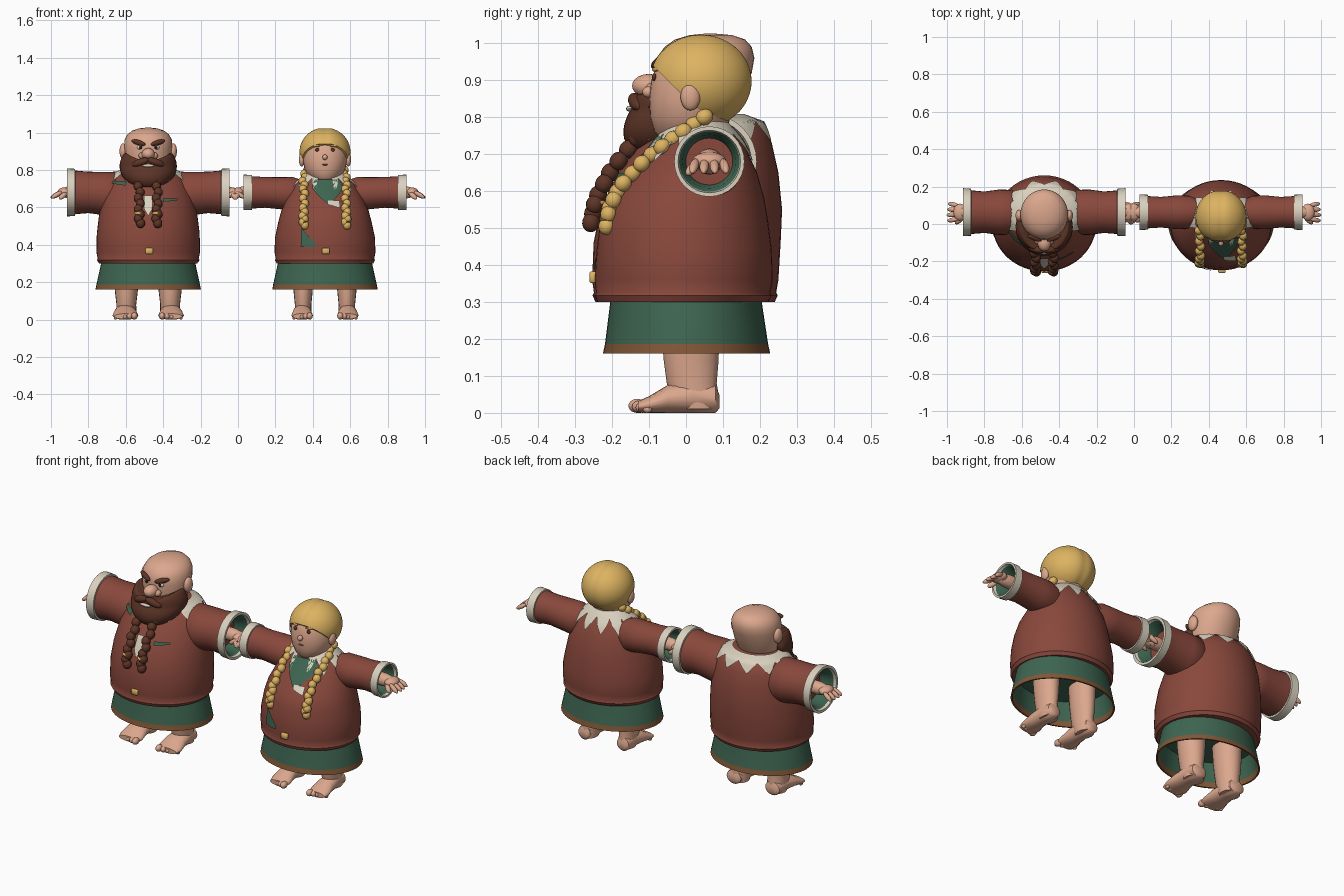
import bpy, bmesh
from math import sin, cos, pi, radians, exp
from mathutils import Vector, Matrix

cube = bpy.data.objects.get("Cube")
if cube:
    bpy.data.objects.remove(cube)

COLOURS = {
    "skin": (0.72, 0.39, 0.27), "red_wool": (0.25, 0.065, 0.045),
    "green_linen": (0.048, 0.13, 0.082), "cream_linen": (0.70, 0.64, 0.52),
    "gold": (0.72, 0.45, 0.12), "brown_hair": (0.11, 0.035, 0.02),
    "brown_trim": (0.22, 0.095, 0.038), "dark": (0.02, 0.012, 0.01),
}
MATS = {}
for label, rgb in COLOURS.items():
    m = bpy.data.materials.new(label)
    m.use_nodes = True
    m.diffuse_color = (*rgb, 1)
    bsdf = next(n for n in m.node_tree.nodes if n.type == 'BSDF_PRINCIPLED')
    bsdf.inputs["Base Color"].default_value = (*rgb, 1)
    bsdf.inputs["Roughness"].default_value = 0.8
    MATS[label] = m


def finish(name, bm, mats, cx):
    """Turn a bmesh into a smooth object placed at cx."""
    me = bpy.data.meshes.new(name)
    bm.to_mesh(me)
    bm.free()
    for label in mats:
        me.materials.append(MATS[label])
    me.polygons.foreach_set("use_smooth", [True] * len(me.polygons))
    me.set_sharp_from_angle(angle=radians(50))
    ob = bpy.data.objects.new(name, me)
    ob.location.x = cx
    bpy.context.scene.collection.objects.link(ob)
    return ob


def loft(name, axis, rings, mats, cx, ca=0.0, bands={}, n=32):
    """Capped skin over elliptic rings (t, half width, low, high) along an axis."""
    bm = bmesh.new()
    loops = []
    for t, ra, lo, hi in rings:
        loop = []
        for i in range(n):
            a = ca + ra * cos(2 * pi * i / n)
            b = (lo + hi) / 2 + (hi - lo) / 2 * sin(2 * pi * i / n)
            loop.append(bm.verts.new({'x': (t, a, b), 'y': (a, t, b), 'z': (a, b, t)}[axis]))
        loops.append(loop)
    for k in range(len(loops) - 1):
        p, q = loops[k], loops[k + 1]
        for i in range(n):
            j = (i + 1) % n
            bm.faces.new((p[i], p[j], q[j], q[i])).material_index = bands.get(k, 0)
    bm.faces.new(loops[0])
    bm.faces.new(loops[-1])
    bmesh.ops.recalc_face_normals(bm, faces=bm.faces)
    return finish(name, bm, mats, cx)


def ball(c, r):
    return Matrix.Translation(c) @ Matrix.Diagonal((*r, 1))


def limb(p, q, r):
    """Stretched ball reaching from p to q."""
    p, q = Vector(p), Vector(q)
    d = q - p
    return (Matrix.Translation((p + q) / 2) @ d.to_track_quat('Z', 'Y').to_matrix().to_4x4()
            @ Matrix.Diagonal((r, r, d.length / 2, 1)))


def blobs(name, shapes, mat, cx, u=14, v=10):
    bm = bmesh.new()
    for m in shapes:
        bmesh.ops.create_uvsphere(bm, u_segments=u, v_segments=v, radius=1, matrix=m)
    return finish(name, bm, [mat], cx)


def patch(name, body, cx, a0, a1, low, high, mat, off=0.007, n=48, rows=6):
    """Thin cloth lying on a lofted body; low and high are heights by angle fraction."""
    def point(a, z):
        z = min(max(z, body[0][0]), body[-1][0])
        k = next(i for i in range(len(body) - 1) if z <= body[i + 1][0])
        s, e = body[k], body[k + 1]
        f = (z - s[0]) / (e[0] - s[0])
        r, lo, hi = (s[i] + (e[i] - s[i]) * f for i in (1, 2, 3))
        return ((r + off) * cos(a), (lo + hi) / 2 + ((hi - lo) / 2 + off) * sin(a), z + off / 2)
    bm = bmesh.new()
    grid = []
    for i in range(n + 1):
        f = i / n
        a = radians(a0 + (a1 - a0) * f)
        grid.append([bm.verts.new(point(a, low(f) + (high(f) - low(f)) * j / rows))
                     for j in range(rows + 1)])
    for p, q in zip(grid, grid[1:]):
        for j in range(rows):
            bm.faces.new((p[j], q[j], q[j + 1], p[j + 1]))
    return finish(name, bm, [mat], cx)


def zigzag(f, count):
    return abs((f * count) % 1 * 2 - 1)


def plait(points, r, steps):
    """Matrices of overlapping lobes along a path, swinging side to side."""
    pts = [Vector(p) for p in points]
    out = []
    for k in range(steps):
        t = k / (steps - 1) * (len(pts) - 1.001)
        i = int(t)
        d = (pts[i + 1] - pts[i]).normalized() * r * 1.1
        c = pts[i].lerp(pts[i + 1], t - i) + Vector((0.005 * (-1) ** k, 0, 0))
        out.append(limb(c - d, c + d, r))
    return out


def clothed_body(who, cx, torso, sleeve, leg_r, reach):
    """Tunic, skirt, sleeves, hands, legs and feet of one figure."""
    loft(who + "_tunic", 'z', torso, ["red_wool"], cx, n=48)
    loft(who + "_skirt", 'z', [(.34, .24, -.20, .20), (.30, .252, -.205, .205),
         (.187, .277, -.219, .222), (.16, .282, -.225, .228), (.16, .274, -.217, .22),
         (.187, .268, -.211, .214), (.29, .245, -.197, .197)],
         ["green_linen", "brown_trim"], cx, bands={2: 1, 3: 1, 4: 1}, n=48)
    yc, zc = .063, .68
    for s, side in ((-1, "right"), (1, "left")):
        tag = f"{who}_{side}_"
        # sleeve with turned cuff and green lining
        r = sleeve
        outer = [(.08, .05, .62, .73), (.17, r, zc - r * 1.15, zc + r * .93),
                 (.24, r * 1.02, zc - r * 1.02, zc + r * .92), (.32, r * .93, zc - r * .93, zc + r * .93)]
        cuff = [(x, k * r, zc - k * r, zc + k * r) for x, k in
                ((.39, .98), (.391, 1.06), (.435, 1.08), (.435, .96), (.42, .93), (.41, .82), (.35, .72))]
        loft(tag + "sleeve", 'x', [(s * t, a, b, c) for t, a, b, c in outer + cuff],
             ["red_wool", "cream_linen", "green_linen"], cx, ca=yc,
             bands={4: 1, 5: 1, 6: 1, 7: 1, 8: 2, 9: 2})
        # forearm, palm, fingers and thumb
        e = reach - .535
        hand = [limb((s * .31, yc, zc), (s * (.49 + e), yc, zc), .036),
                ball((s * (.465 + e), yc, .682), (.036, .046, .024))]
        for k in range(4):
            y = yc + (k - 1.5) * .024
            hand.append(limb((s * (.475 + e), y, .685), (s * (.537 + e - .004 * abs(k - 1)),
                        yc + (k - 1.5) * .031, .65), .0125))
        hand.append(limb((s * (.45 + e), .035, .68), (s * (.49 + e), .002, .645), .014))
        blobs(tag + "hand", hand, "skin", cx)
        # leg
        loft(tag + "leg", 'z', [(.01, leg_r * .85, -.02, .085), (.04, leg_r * .9, -.04, .09),
             (.08, leg_r * .88, -.052, .083), (.14, leg_r, -.06, .088), (.20, leg_r * 1.1, -.065, .09),
             (.30, leg_r * 1.2, -.07, .09)], ["skin"], cx, ca=s * .117, n=20)
        # foot and toes
        loft(tag + "foot", 'y', [(.09, leg_r * .45, .012, .05), (.08, leg_r * .75, 0, .075),
             (.02, leg_r * .85, 0, .09), (-.05, leg_r, 0, .075), (-.10, leg_r * 1.15, 0, .045),
             (-.13, leg_r, .002, .032)], ["skin"], cx, ca=s * .122, n=20)
        toes = []
        for k in range(5):
            big = .019 - .0022 * k
            toes.append(ball((s * (.122 + leg_r * (-.8 + .42 * k)), -.132 + .007 * k, big),
                             (big * .9, big * 1.25, big)))
        blobs(tag + "toes", toes, "skin", cx)
    # front clasp
    blk = bmesh.new()
    bmesh.ops.create_cube(blk, size=1, matrix=ball((.005, -.25, .367), (.04, .022, .032)))
    bmesh.ops.bevel(blk, geom=blk.edges[:], offset=.004, segments=1, affect='EDGES')
    finish(who + "_clasp", blk, ["gold"], cx)


# ---- bearded man ----
MX = -.48
m_torso = [(.30, .262, -.245, .24), (.318, .275, -.253, .248), (.325, .27, -.249, .244),
           (.36, .277, -.254, .25), (.46, .275, -.25, .256), (.55, .264, -.232, .26),
           (.65, .245, -.185, .25), (.73, .215, -.125, .232), (.785, .175, -.075, .205),
           (.805, .12, -.045, .15)]
clothed_body("man", MX, m_torso, .119, .06, .52)
patch("man_collar", m_torso, MX, -60, 240, lambda f: .785 - .055 * zigzag(f, 9),
      lambda f: .805, "cream_linen", n=72)
patch("man_shirt_gap", m_torso, MX, -95, -85, lambda f: .55 + .04 * zigzag(f, 1), lambda f: .66, "cream_linen", n=8)
patch("man_green_fold_right", m_torso, MX, -150, -122, lambda f: .725 - .012 * f, lambda f: .738, "green_linen", n=8)
patch("man_green_fold_left", m_torso, MX, -72, -52, lambda f: .625 + .01 * f, lambda f: .645, "green_linen", n=8)
loft("man_head", 'z', [(.75, .08, -.05, .10), (.80, .11, -.07, .13), (.86, .126, -.08, .155),
     (.92, .129, -.085, .178), (.96, .127, -.08, .185), (.99, .111, -.058, .178),
     (1.01, .085, -.03, .16), (1.022, .05, .01, .125), (1.026, .015, .05, .08)], ["skin"], MX)
blobs("man_nose", [ball((0, -.1, .885), (.036, .046, .032))]
      + [ball((s * .032, -.088, .876), (.02, .022, .018)) for s in (-1, 1)], "skin", MX)
blobs("man_ears", [ball((s * .134, .045, .90), (.02, .032, .042)) for s in (-1, 1)], "skin", MX)
blobs("man_eyes", [ball((s * .044, -.07, .92), (.016, .012, .012)) for s in (-1, 1)], "cream_linen", MX)
blobs("man_pupils", [ball((s * .042, -.08, .92), (.009, .005, .009)) for s in (-1, 1)], "dark", MX)
blobs("man_eyebrows", [limb((s * .015, -.09, .935), (s * .09, -.06, .958), .014) for s in (-1, 1)], "brown_hair", MX)
# beard is a ball trimmed to the cheek line and swept forward
beard = blobs("man_beard", [ball((0, -.015, .82), (.153, .135, .125))], "brown_hair", MX, 40, 28)
for v in beard.data.vertices:
    v.co.z = min(v.co.z, .85 + .065 * (v.co.x / .15) ** 2)
    v.co.y = min(v.co.y, .03) - .6 * max(0, .82 - v.co.z)
blobs("man_moustache", [limb((s * -.005, -.145, .857), (s * .085, -.125, .825), .02) for s in (-1, 1)], "brown_hair", MX)
blobs("man_mouth", [ball((0, -.152, .823), (.034, .01, .008))], "cream_linen", MX)
for s, side in ((-1, "right"), (1, "left")):
    path = [(s * .05, -.13, .745), (s * .048, -.20, .66), (s * .048, -.243, .58), (s * .046, -.257, .515)]
    blobs(f"man_{side}_beard_braid", plait(path, .024, 9), "brown_hair", MX)
    blobs(f"man_{side}_beard_bead", [ball((s * .047, -.244, .568), (.027, .027, .012))], "gold", MX)

# ---- woman with plaits ----
WX = .465
w_torso = [(.30, .258, -.24, .222), (.318, .268, -.247, .232), (.325, .263, -.243, .228),
           (.36, .27, -.248, .235), (.44, .267, -.242, .232), (.52, .25, -.232, .222),
           (.58, .234, -.208, .212), (.65, .205, -.15, .192), (.72, .165, -.092, .16),
           (.77, .11, -.055, .12), (.79, .08, -.04, .10)]
clothed_body("woman", WX, w_torso, .088, .05, .535)
patch("woman_collar", w_torso, WX, -75, 255, lambda f: .752 - .075 * zigzag(f, 11),
      lambda f: .79, "cream_linen", n=88)
patch("woman_bodice", w_torso, WX, -112, -58, lambda f: .70 - .09 * (1 - zigzag(f, 1)),
      lambda f: .745, "green_linen", n=16)
patch("woman_lacing", w_torso, WX, -86, -70, lambda f: .59 + .02 * (1 - f), lambda f: .63, "cream_linen", .011, n=8)
patch("woman_tunic_slit", w_torso, WX, -118, -101, lambda f: .385, lambda f: .485 - .08 * f, "green_linen", n=12)
loft("woman_head", 'z', [(.735, .03, -.05, .06), (.742, .06, -.07, .09), (.762, .085, -.086, .11),
     (.80, .108, -.097, .12), (.85, .118, -.10, .13), (.90, .119, -.094, .14),
     (.94, .112, -.08, .14), (.99, .07, -.03, .11)], ["skin"], WX)
blobs("woman_neck", [limb((0, .04, .70), (0, .04, .84), .07)], "skin", WX)
blobs("woman_nose", [ball((0, -.102, .868), (.014, .016, .015))], "skin", WX)
blobs("woman_ears", [ball((s * .124, .012, .855), (.016, .027, .037)) for s in (-1, 1)], "skin", WX)
blobs("woman_eyes", [ball((s * .042, -.086, .908), (.011, .006, .01)) for s in (-1, 1)], "brown_hair", WX)
blobs("woman_eyebrows", [limb((s * .025, -.09, .928), (s * .065, -.076, .93), .006) for s in (-1, 1)], "gold", WX)
blobs("woman_mouth", [ball((0, -.099, .828), (.018, .004, .004))], "brown_trim", WX)
# hair cap is a ball cut on the hairline, with a centre parting
hb = bmesh.new()
bmesh.ops.create_uvsphere(hb, u_segments=56, v_segments=32, radius=1,
                          matrix=ball((0, .04, .897), (.136, .141, .129)))
for v in hb.verts:
    mid = Vector((0, .04, .897))
    v.co = mid + (v.co - mid) * (1 - .035 * exp(-(v.co.x / .02) ** 2))
bmesh.ops.bisect_plane(hb, geom=hb.verts[:] + hb.edges[:] + hb.faces[:], plane_co=(0, 0, .85),
                       plane_no=(0, 1, 1), clear_inner=True)
bmesh.ops.holes_fill(hb, edges=[e for e in hb.edges if e.is_boundary], sides=0)
finish("woman_hair", hb, ["gold"], WX)
for s, side in ((-1, "right"), (1, "left")):
    path = [(s * .10, .05, .80), (s * .115, -.03, .745), (s * .112, -.11, .685),
            (s * .112, -.18, .61), (s * .115, -.208, .55), (s * .113, -.215, .505)]
    blobs(f"woman_{side}_plait", plait(path, .022, 15), "gold", WX)
    blobs(f"woman_{side}_plait_tie", [ball((s * .114, -.213, .522), (.022, .022, .008))], "brown_trim", WX)
